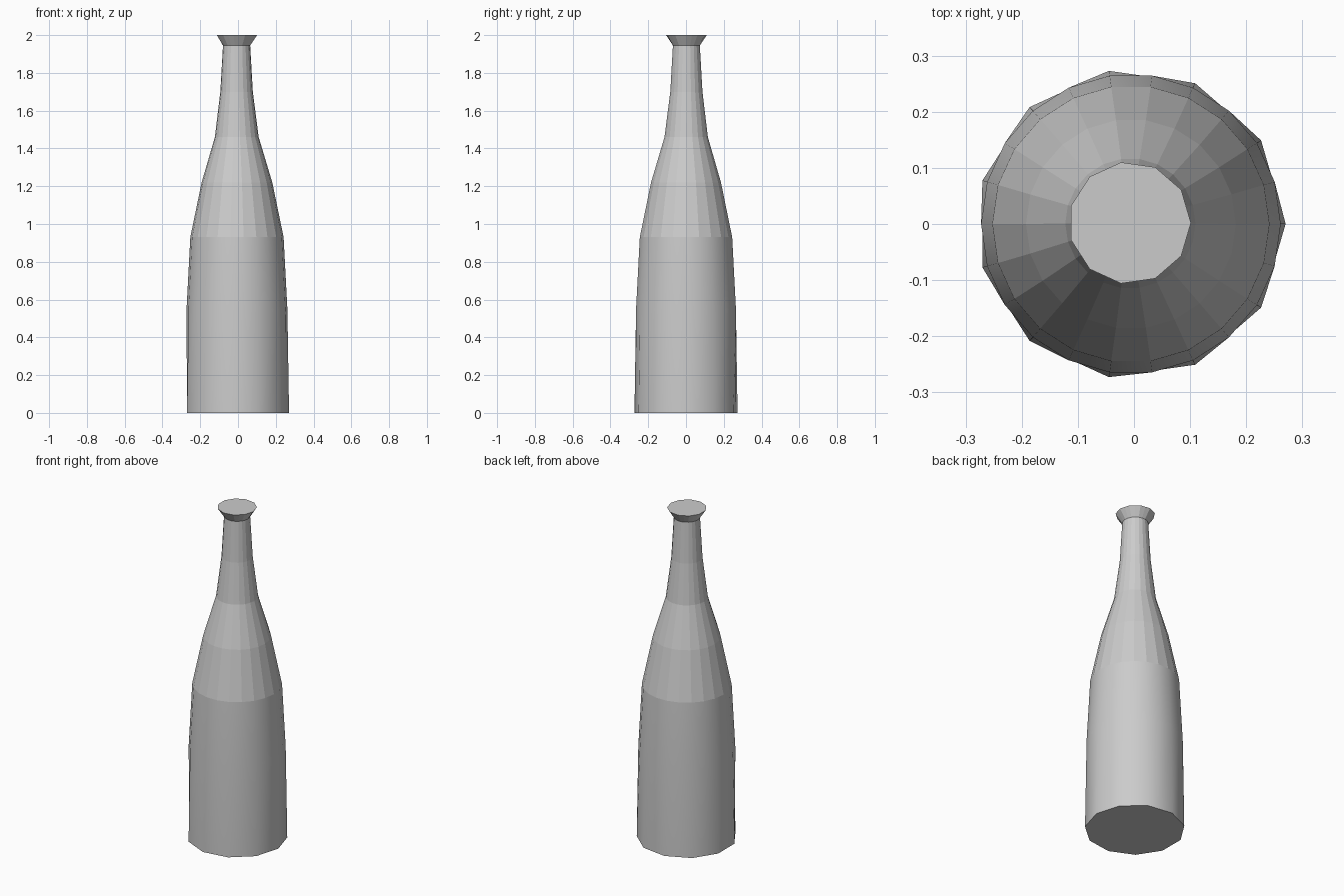
import bpy, bmesh, math

if "Cube" in bpy.data.objects:
    bpy.data.objects.remove(bpy.data.objects["Cube"])

SIDES = 22
CX = -0.0055                      # keeps the 11-sided base centred on x

# (height, radius, sideways drift, eleven-sided outline)
PROFILE = [
    (0.00, 0.2757, 0.0, True),     # base
    (0.55, 0.267, 0.0, False),     # body
    (0.93, 0.247, 0.0, False),     # shoulder start
    (1.22, 0.187, 0.0, False),     # shoulder
    (1.46, 0.116, -0.001, False),  # neck start
    (1.70, 0.086, -0.002, False),  # neck
    (1.945, 0.072, -0.002, False), # under the lip
    (2.00, 0.109, -0.002, True),   # lip
]


def ring(bm, z, r, drift, eleven):
    """Ring of 22 points; eleven-sided rings put every other point mid-edge."""
    verts = []
    for i in range(SIDES):
        a = 2 * math.pi * i / SIDES
        rr = r * math.cos(math.pi / 11) if eleven and i % 2 else r
        verts.append(bm.verts.new((CX + drift + rr * math.cos(a),
                                   -drift + rr * math.sin(a), z)))
    return verts


bm = bmesh.new()
rings = [ring(bm, *p) for p in PROFILE]

# Walls: smooth body, faceted shoulder, neck and lip
for level, (lo, hi) in enumerate(zip(rings, rings[1:])):
    for i in range(SIDES):
        j = (i + 1) % SIDES
        face = bm.faces.new((lo[i], lo[j], hi[j], hi[i]))
        face.smooth = level < 2

# Flat base and closed top
bm.faces.new(rings[0][::-1])
bm.faces.new(rings[-1])

# Keep the base and shoulder rims crisp
for r in (rings[0], rings[2]):
    for i in range(SIDES):
        bm.edges.get((r[i], r[(i + 1) % SIDES])).smooth = False

mesh = bpy.data.meshes.new("bottle")
bm.to_mesh(mesh)
bm.free()
bottle = bpy.data.objects.new("bottle", mesh)
bpy.context.collection.objects.link(bottle)
